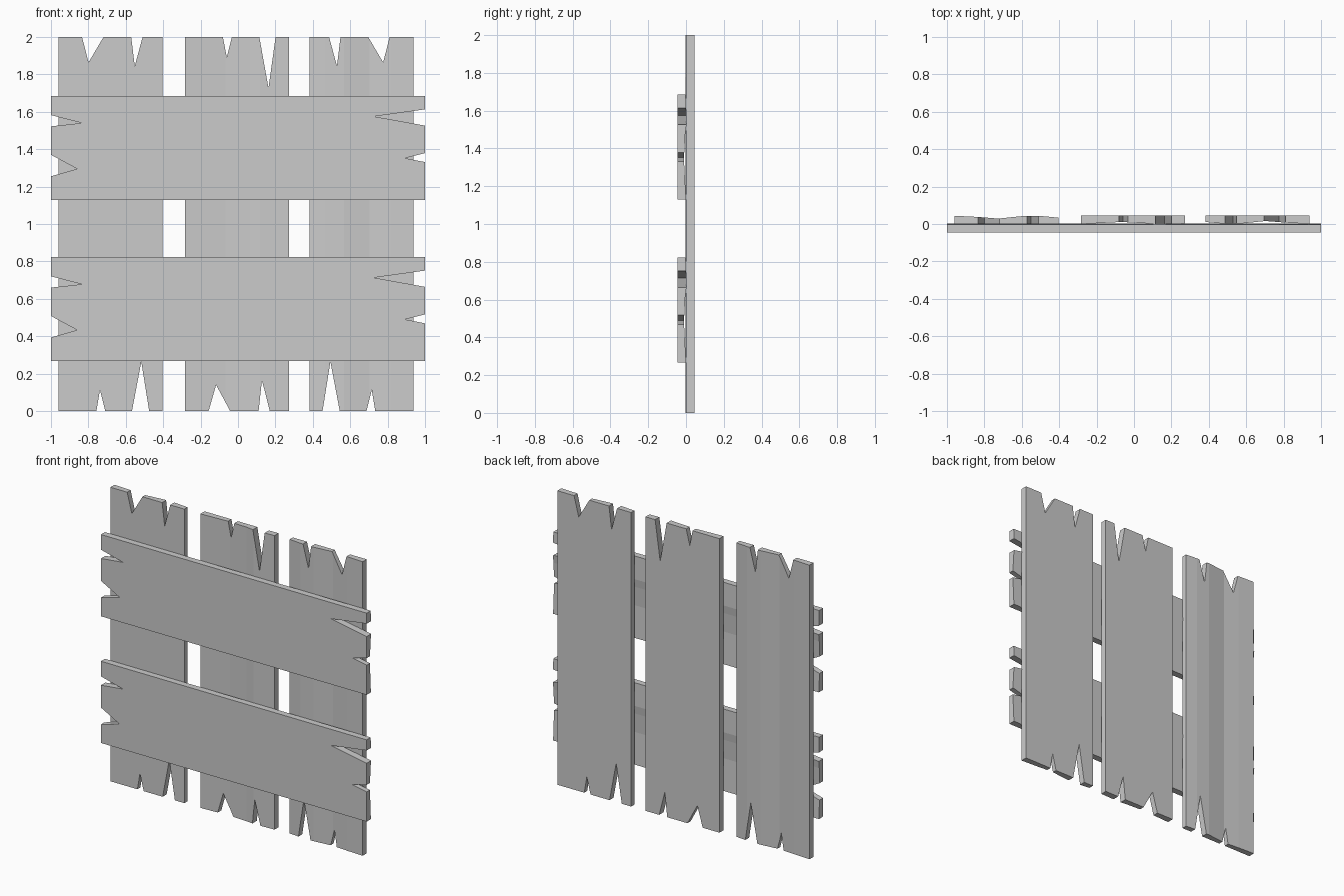
import bpy, bmesh, math
from mathutils import Matrix

if "Cube" in bpy.data.objects:
    bpy.data.objects.remove(bpy.data.objects["Cube"])

W, L, T = 0.556, 2.0, 0.045


def lerp_profile(profile, u):
    for (u0, t0), (u1, t1) in zip(profile, profile[1:]):
        if u <= u1:
            return t0 + (t1 - t0) * (u - u0) / (u1 - u0)
    return profile[-1][1]


def plank_mesh(name, top, bottom, profile):
    """Splintered board: notches are (start, tip, end, depth); one face is warped."""
    pts = [(0, 0)]
    for a, m, b, d in bottom:
        pts += [(a, 0), (m, d), (b, 0)]
    pts += [(W, 0), (W, L)]
    for a, m, b, d in reversed(top):
        pts += [(b, L), (m, L - d), (a, L)]
    pts.append((0, L))

    bm = bmesh.new()
    face = bm.faces.new([bm.verts.new((x, 0, z)) for x, z in pts])
    ext = bmesh.ops.extrude_face_region(bm, geom=[face], use_keep_orig=True)
    for v in ext["geom"]:
        if isinstance(v, bmesh.types.BMVert):
            v.co.y = T
    # crease lines along the board
    for u, _ in profile[1:-1]:
        bmesh.ops.bisect_plane(bm, geom=bm.verts[:] + bm.edges[:] + bm.faces[:],
                               dist=1e-5, plane_co=(u, 0, 0), plane_no=(1, 0, 0))
    for v in bm.verts:
        if v.co.y > T / 2:
            v.co.y = lerp_profile(profile, v.co.x)
    bmesh.ops.recalc_face_normals(bm, faces=bm.faces[:])
    me = bpy.data.meshes.new(name)
    bm.to_mesh(me)
    bm.free()
    return me


# The two board shapes
outer = plank_mesh(
    "outer_board",
    [(0.126, 0.161, 0.241, 0.136), (0.389, 0.408, 0.450, 0.156)],
    [(0.203, 0.222, 0.250, 0.113), (0.393, 0.443, 0.485, 0.264)],
    [(0, 0.044), (0.12, 0.038), (0.235, 0.029), (0.37, 0.043), (0.47, 0.042), (W, 0.034)])
inner = plank_mesh(
    "inner_board",
    [(0.072, 0.110, 0.159, 0.273), (0.306, 0.333, 0.354, 0.108)],
    [(0.103, 0.145, 0.163, 0.165), (0.315, 0.390, 0.430, 0.140)],
    [(0, 0.043), (0.155, 0.048), (0.21, 0.041), (0.34, 0.034), (W, 0.045)])

# Placement: upright boards behind, cross boards in front
half = Matrix.Rotation(math.pi, 4, 'Z')
quarter = Matrix.Rotation(math.pi / 2, 4, 'Y')
for name, mesh, loc, rot in [
    ("left_upright_plank", outer, (-0.96, 0, 0), Matrix()),
    ("right_upright_plank", outer, (0.937, T, 0), half),
    ("middle_upright_plank", inner, (0.273, T, 0), half),
    ("upper_cross_plank", inner, (-1, -T, 1.685), quarter),
    ("lower_cross_plank", inner, (-1, -T, 0.823), quarter),
]:
    ob = bpy.data.objects.new(name, mesh)
    ob.matrix_world = Matrix.Translation(loc) @ rot
    bpy.context.collection.objects.link(ob)
